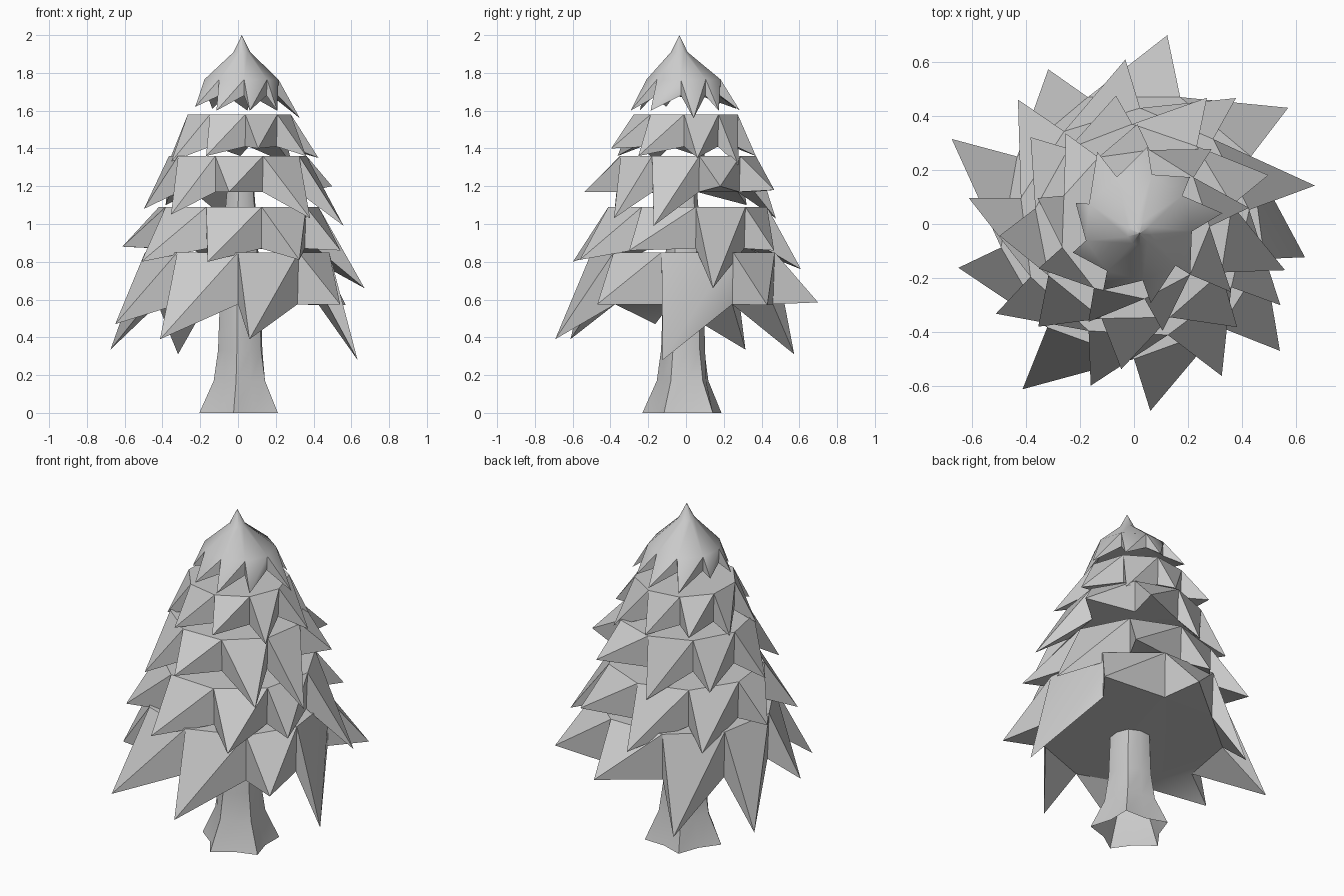
import bpy, bmesh
from math import sin, cos, radians

if "Cube" in bpy.data.objects:
    bpy.data.objects.remove(bpy.data.objects["Cube"])


def polar(bm, a, r, z, c=(0, 0)):
    return bm.verts.new((c[0] + r * cos(radians(a)), c[1] + r * sin(radians(a)), z))


def finish(bm, name):
    bmesh.ops.recalc_face_normals(bm, faces=bm.faces[:])
    me = bpy.data.meshes.new(name)
    bm.to_mesh(me)
    bm.free()
    ob = bpy.data.objects.new(name, me)
    bpy.context.collection.objects.link(ob)
    bpy.ops.object.select_all(action='DESELECT')
    bpy.context.view_layer.objects.active = ob
    ob.select_set(True)
    bpy.ops.object.shade_smooth_by_angle(angle=radians(35))
    return ob


def tier(name, phase, r, z, valley_z, tips, apex=None):
    """Flat-topped skirt of nine swept leaves; tips = (angle, radius, height)."""
    bm = bmesh.new()
    n = len(tips)
    # each rim corner sits just clockwise of its leaf tip
    angles = [min(phase + 360 / n * i, t[0] - 4) for i, t in enumerate(tips)]
    c = (0.015, -0.01) if apex else (0, 0)
    rim = [polar(bm, a, r, z, c) for a in angles]
    valley = [polar(bm, a, r * 0.98, valley_z, c) for a in angles]
    tip = [polar(bm, *t) for t in tips]
    for i in range(n):
        j = (i + 1) % n
        # broad outer face, split along the fold, and the narrow side face
        bm.faces.new((rim[i], tip[i], rim[j]))
        bm.faces.new((tip[i], valley[j], rim[j]))
        bm.faces.new((rim[i], valley[i], tip[i]))
        # underside of the leaf
        bm.faces.new((valley[i], valley[j], tip[i]))
    bm.faces.new(valley)
    if apex is None:
        bm.faces.new(rim)
    else:
        # pointed crown with a thin spire
        neck = [polar(bm, a, 0.045, 1.91, apex[:2]) for a in angles]
        top = bm.verts.new(apex)
        for i in range(n):
            j = (i + 1) % n
            bm.faces.new((rim[i], rim[j], neck[j], neck[i]))
            bm.faces.new((neck[i], neck[j], top))
    return finish(bm, name)


# Foliage tiers, bottom to top
tier("foliage_tier_1", -90, 0.50, 0.85, 0.575, [
    (-85, .695, .39), (-41, .716, .575), (-11, .645, .28), (37, .715, .57),
    (80, .71, .585), (119, .655, .31), (155, .745, .335), (194, .67, .47),
    (236, .738, .39)])
tier("foliage_tier_2", 7, 0.43, 1.09, 0.87, [
    (12, .685, .66), (51, .60, .86), (93, .61, .76), (133, .63, .80),
    (171, .62, .88), (213, .61, .80), (255, .62, .80), (300, .65, .81),
    (331, .62, .86)])
tier("foliage_tier_3", 11, 0.37, 1.36, 1.17, [
    (20, .53, 1.20), (60, .54, 1.18), (98, .48, 1.03), (140, .50, 1.10),
    (185, .50, 1.08), (227, .52, 1.05), (265, .54, 1.17), (315, .54, 1.03),
    (343, .585, .99)])
tier("foliage_tier_4", -2, 0.28, 1.58, 1.41, [
    (8, .43, 1.35), (44, .40, 1.31), (88, .37, 1.36), (127, .42, 1.40),
    (165, .37, 1.35), (205, .39, 1.33), (245, .40, 1.36), (285, .41, 1.40),
    (325, .44, 1.36)])
tier("treetop", -5, 0.20, 1.765, 1.68, [
    (7, .33, 1.56), (40, .27, 1.60), (80, .29, 1.60), (117, .30, 1.61),
    (160, .23, 1.65), (205, .25, 1.62), (245, .27, 1.60), (282, .30, 1.60),
    (318, .28, 1.60)], apex=(0.02, -0.035, 2.0))

# Trunk, open at the base, with flared roots: (height, ridge radius, groove radius)
bm = bmesh.new()
rings = []
for z, ridge, groove in [(0, .222, .16), (.17, .145, .12), (.33, .122, .115),
                         (.6, .112, .108), (1.05, .085, .082), (1.34, .06, .058)]:
    rings.append([polar(bm, -100 + 36 * i, (ridge, groove)[i % 2], z, (.015, -.012))
                  for i in range(10)])
for a, b in zip(rings, rings[1:]):
    for i in range(10):
        j = (i + 1) % 10
        bm.faces.new((a[i], a[j], b[j], b[i]))
finish(bm, "trunk")
